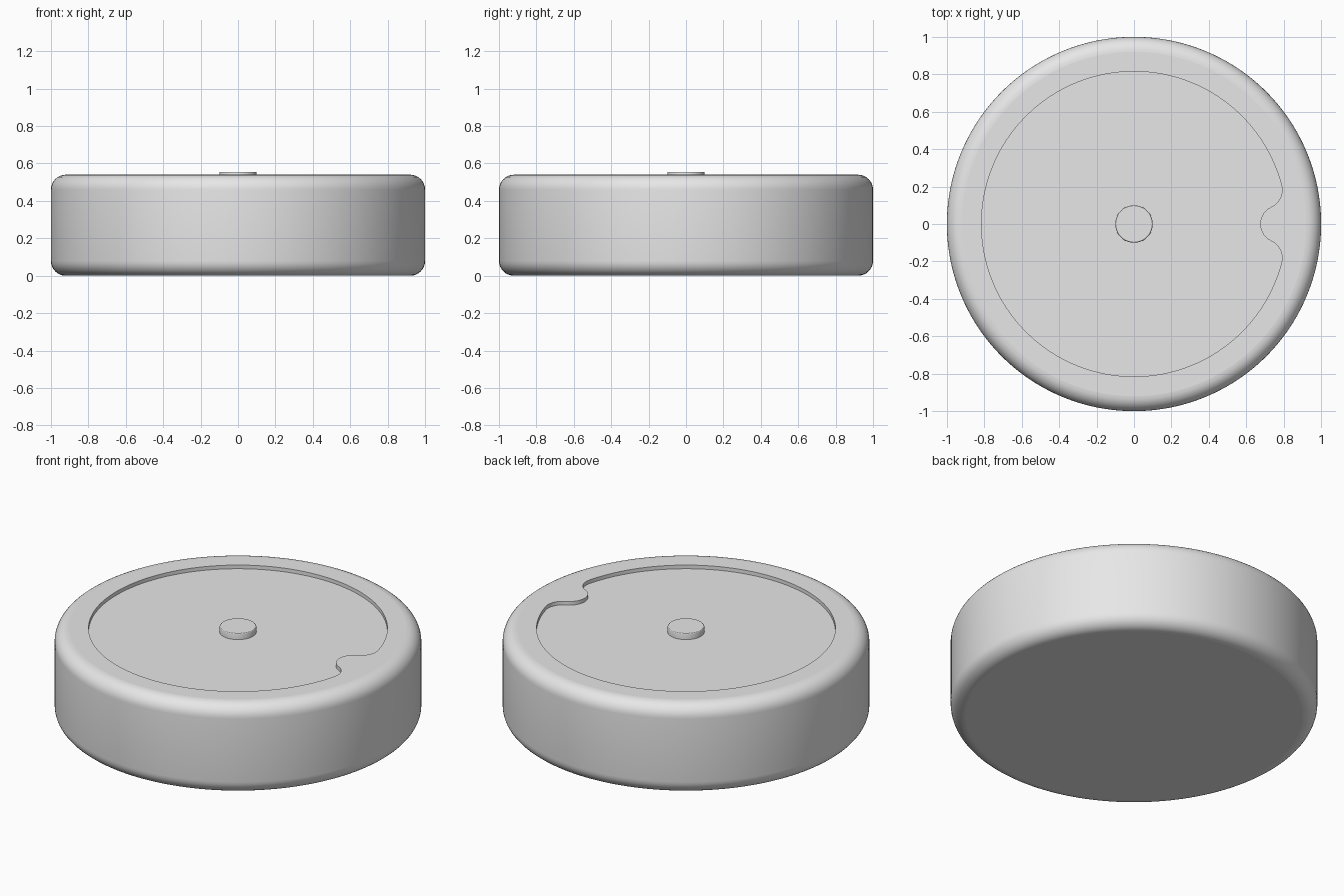
import bpy, bmesh, math

SEG = 160
HEIGHT, FLOOR, BUTTON_TOP = 0.54, 0.518, 0.555

if "Cube" in bpy.data.objects:
    bpy.data.objects.remove(bpy.data.objects["Cube"])

grey = bpy.data.materials.new("plain grey")
grey.use_nodes = True
grey.diffuse_color = (0.8, 0.8, 0.8, 1)
grey.node_tree.nodes["Principled BSDF"].inputs["Base Color"].default_value = (0.8, 0.8, 0.8, 1)


def add_object(name, bm):
    bmesh.ops.recalc_face_normals(bm, faces=bm.faces)
    mesh = bpy.data.meshes.new(name)
    bm.to_mesh(mesh)
    bm.free()
    mesh.materials.append(grey)
    obj = bpy.data.objects.new(name, mesh)
    bpy.context.collection.objects.link(obj)
    return obj


def select(obj):
    bpy.ops.object.select_all(action="DESELECT")
    obj.select_set(True)
    bpy.context.view_layer.objects.active = obj


def smooth(obj):
    select(obj)
    bpy.ops.object.shade_smooth_by_angle(angle=math.radians(30))
    for face in obj.data.polygons:      # keep level faces truly flat
        if abs(face.normal.z) > 0.999:
            face.use_smooth = False


def arc(cx, cy, r, start, end, steps):
    """Points along an arc, angles in radians, first point left out."""
    angles = [start + (end - start) * i / steps for i in range(1, steps + 1)]
    return [(cx + r * math.cos(a), cy + r * math.sin(a)) for a in angles]


def lathe(name, profile):
    """Closed solid from (radius, z) rings, bottom to top."""
    bm = bmesh.new()
    rings = [[bm.verts.new((r * math.cos(2 * math.pi * i / SEG),
                            r * math.sin(2 * math.pi * i / SEG), z))
              for i in range(SEG)] for r, z in profile]
    for low, high in zip(rings, rings[1:]):
        for i in range(SEG):
            j = (i + 1) % SEG
            bm.faces.new((low[i], low[j], high[j], high[i]))
    bm.faces.new(rings[0][::-1])
    bm.faces.new(rings[-1])
    return add_object(name, bm)


# Drum body with rounded top and bottom rims
R = 0.08
quarter = math.pi / 2
profile = [(1 - R, 0)] + arc(1 - R, R, R, -quarter, 0, 8)
profile += [(1, HEIGHT - R)] + arc(1 - R, HEIGHT - R, R, 0, quarter, 8)
body = lathe("drum_body", profile)

# Recess outline: a large circle with a rounded finger notch on the +x side
BIG, SMALL, NOTCH_X = 0.815, 0.1, 0.775
fx = ((BIG - SMALL) ** 2 - (2 * SMALL) ** 2 + NOTCH_X ** 2) / (2 * NOTCH_X)
fy = math.sqrt((BIG - SMALL) ** 2 - fx ** 2)
tangent = math.atan2(fy, fx)                    # fillet meets the big circle
touch = math.atan2(-fy, NOTCH_X - fx)           # fillet meets the notch
outline = arc(0, 0, BIG, tangent, 2 * math.pi - tangent, 150)
outline += arc(fx, -fy, SMALL, -tangent, -touch, 14)
outline += arc(NOTCH_X, 0, SMALL, math.pi - touch, math.pi + touch, 24)
outline += arc(fx, fy, SMALL, touch, tangent, 14)

# Cut the shallow recess into the top
bm = bmesh.new()
base = bm.faces.new([bm.verts.new((x, y, FLOOR)) for x, y in outline])
top = bmesh.ops.extrude_face_region(bm, geom=[base])["geom"]
bmesh.ops.translate(bm, vec=(0, 0, 0.2),
                    verts=[v for v in top if isinstance(v, bmesh.types.BMVert)])
cutter = add_object("recess_cutter", bm)
cutter.hide_render = True
cut = body.modifiers.new("recess", "BOOLEAN")
cut.operation, cut.solver, cut.object = "DIFFERENCE", "EXACT", cutter
select(body)
bpy.ops.object.modifier_apply(modifier=cut.name)
bpy.data.objects.remove(cutter)
smooth(body)

# Centre button standing on the recess floor
EDGE = 0.006
button = lathe("centre_button", [(0.1, FLOOR - 0.005), (0.1, BUTTON_TOP - EDGE)]
               + arc(0.1 - EDGE, BUTTON_TOP - EDGE, EDGE, 0, quarter, 3))
smooth(button)
